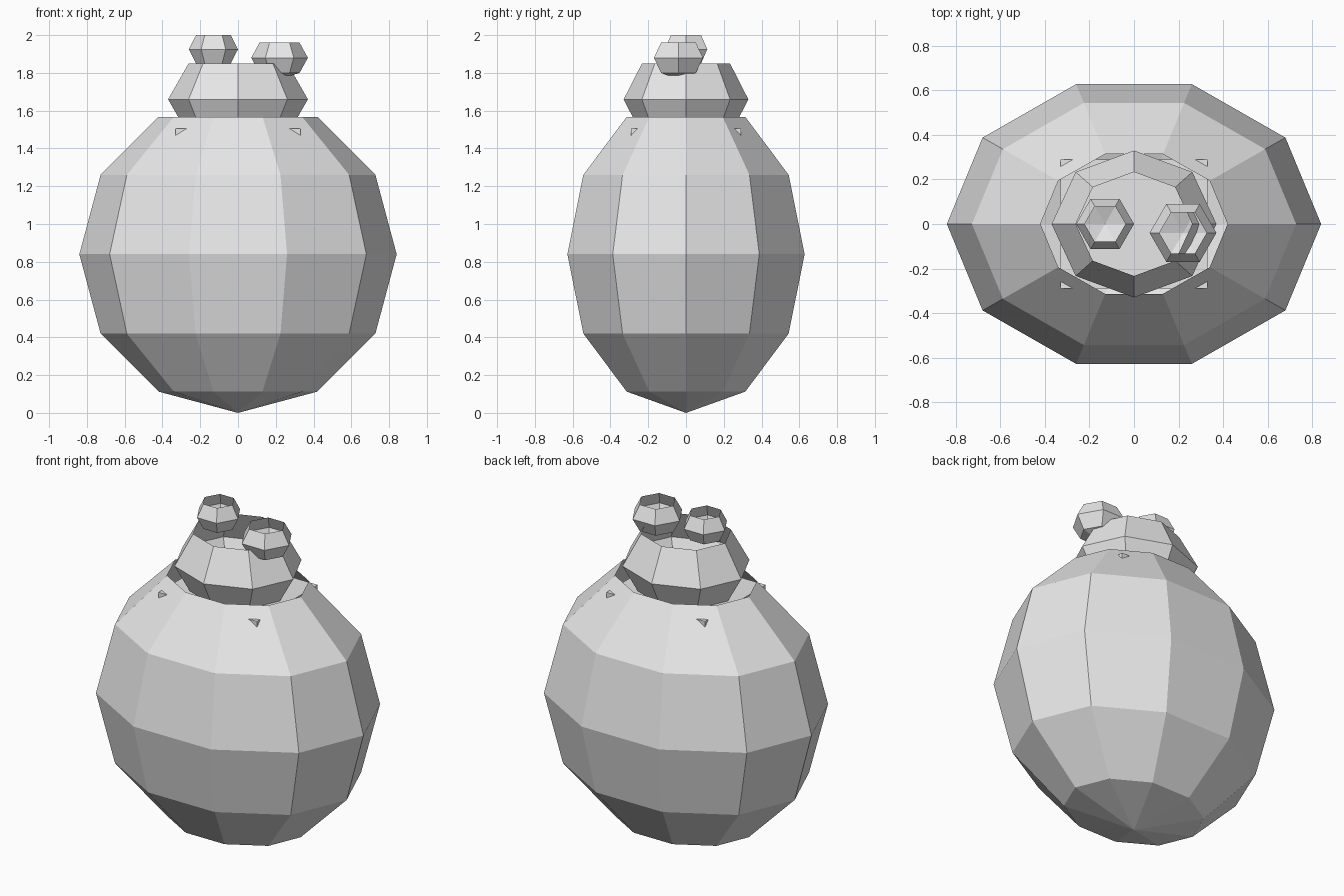
import bpy, bmesh, math

if "Cube" in bpy.data.objects:
    bpy.data.objects.remove(bpy.data.objects["Cube"])

grey = bpy.data.materials.new("light_grey")
grey.diffuse_color = (0.8, 0.8, 0.8, 1.0)
grey.use_nodes = True
grey.node_tree.nodes["Principled BSDF"].inputs["Base Color"].default_value = grey.diffuse_color


def add_object(name, bm):
    bmesh.ops.recalc_face_normals(bm, faces=bm.faces)
    mesh = bpy.data.meshes.new(name)
    bm.to_mesh(mesh)
    bm.free()
    mesh.materials.append(grey)
    obj = bpy.data.objects.new(name, mesh)
    bpy.context.collection.objects.link(obj)
    return obj


def open_ball(name, center, radii, sides, rings):
    """Faceted ball with a closed bottom point and an open top."""
    bm = bmesh.new()
    cx, cy, cz = center
    rx, ry, rz = radii
    pole = bm.verts.new((cx, cy, cz - rz))
    loops = []
    for i in range(1, rings):
        t = math.pi * i / rings
        s, h = math.sin(t), -math.cos(t)
        loops.append([bm.verts.new((cx + rx * s * math.cos(2 * math.pi * j / sides),
                                    cy + ry * s * math.sin(2 * math.pi * j / sides),
                                    cz + rz * h)) for j in range(sides)])
    for j in range(sides):
        k = (j + 1) % sides
        bm.faces.new((pole, loops[0][k], loops[0][j]))
        for a, b in zip(loops, loops[1:]):
            bm.faces.new((a[j], a[k], b[k], b[j]))
    return add_object(name, bm)


# Round body and head, both open at the top
open_ball("body", (0, 0, 0.84), (0.84, 0.66, 0.84), 10, 6)
open_ball("head", (0, 0, 1.66), (0.37, 0.33, 0.268), 8, 4)

# Two knobs on the head, the right one larger and leaning over the rim
open_ball("left_knob", (-0.13, 0, 1.925), (0.13, 0.13, 0.106), 6, 4)
open_ball("right_knob", (0.22, -0.04, 1.88), (0.15, 0.15, 0.113), 6, 4)

# Neck block inside the opening, its corners poke through the shoulders
bm = bmesh.new()
bmesh.ops.create_cube(bm, size=1)
for v in bm.verts:
    v.co = (v.co.x * 0.66, v.co.y * 0.58, 1.405 + v.co.z * 0.20)
add_object("neck_block", bm)
